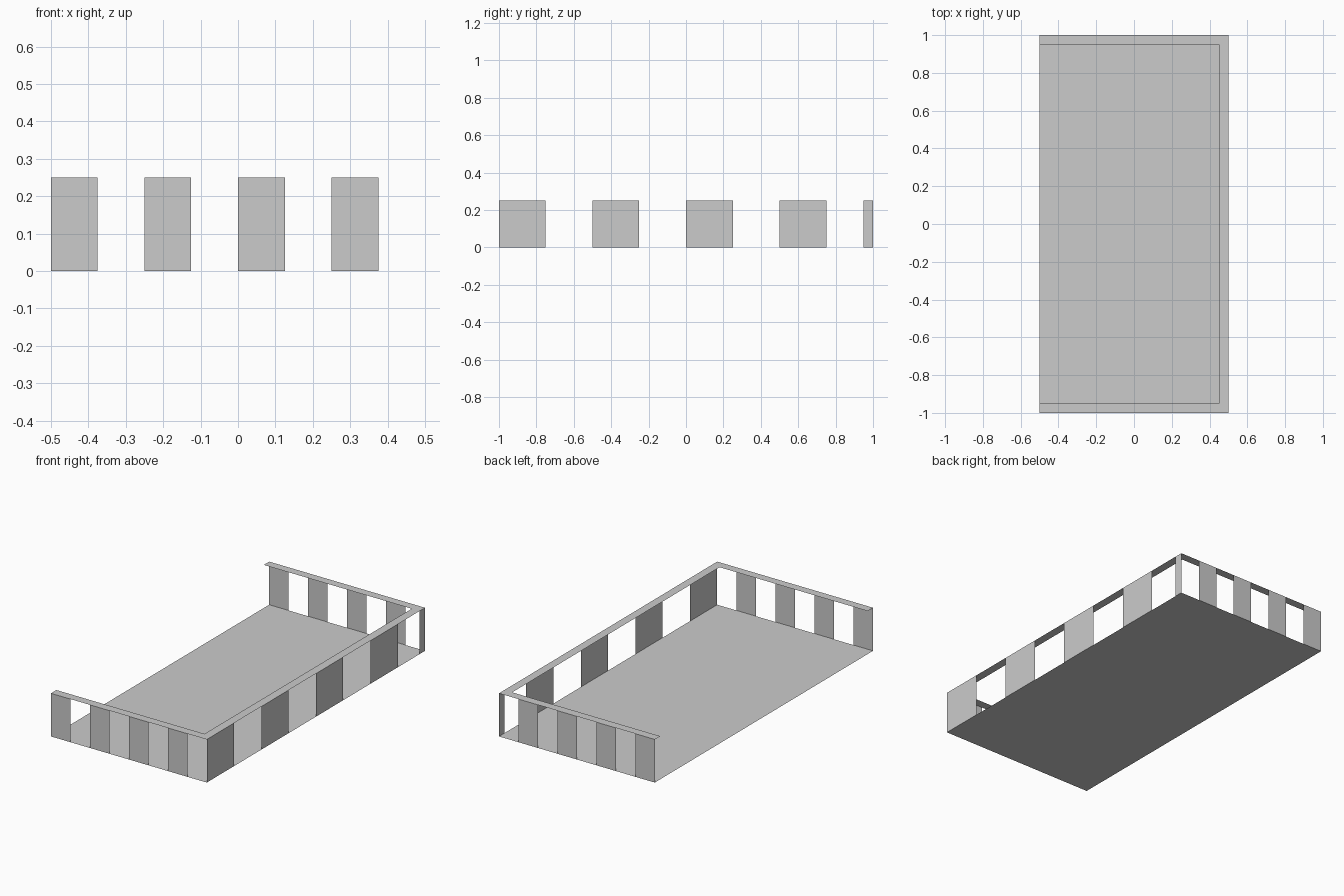
import bpy

if "Cube" in bpy.data.objects:
    bpy.data.objects.remove(bpy.data.objects["Cube"])

L, W, H, R = 1.0, 0.5, 0.25, 0.05   # half length, half width, rail height, rail width


def make(name, verts, faces):
    mesh = bpy.data.meshes.new(name)
    mesh.from_pydata(verts, [], faces)
    obj = bpy.data.objects.new(name, mesh)
    bpy.context.collection.objects.link(obj)
    return obj


def panel(name, a, b):
    # upright sheet between two floor points
    make(name, [(*a, 0), (*b, 0), (*b, H), (*a, H)], [(0, 1, 2, 3)])


# floor sheet
make("floor", [(-W, -L, 0), (W, -L, 0), (W, L, 0), (-W, L, 0)], [(0, 1, 2, 3)])

# flat U-shaped top rail, mitred at the corners, open on the left side
outer = [(-W, -L), (W, -L), (W, L), (-W, L)]
inner = [(-W, -L + R), (W - R, -L + R), (W - R, L - R), (-W, L - R)]
make("top_rail", [(x, y, H) for x, y in outer + inner],
     [(i, i + 1, i + 5, i + 4) for i in range(3)])

# panels of the two short ends and the long right side
for i in range(4):
    x = -W + i * 0.25
    panel(f"front_panel_{i}", (x, -L), (x + 0.125, -L))
    panel(f"back_panel_{i}", (x + 0.125, L), (x, L))
    y = -L + i * 0.5
    panel(f"side_panel_{i}", (W, y), (W, y + 0.25))

# narrow post closing the back right corner
panel("corner_post", (W, L - R), (W, L))
